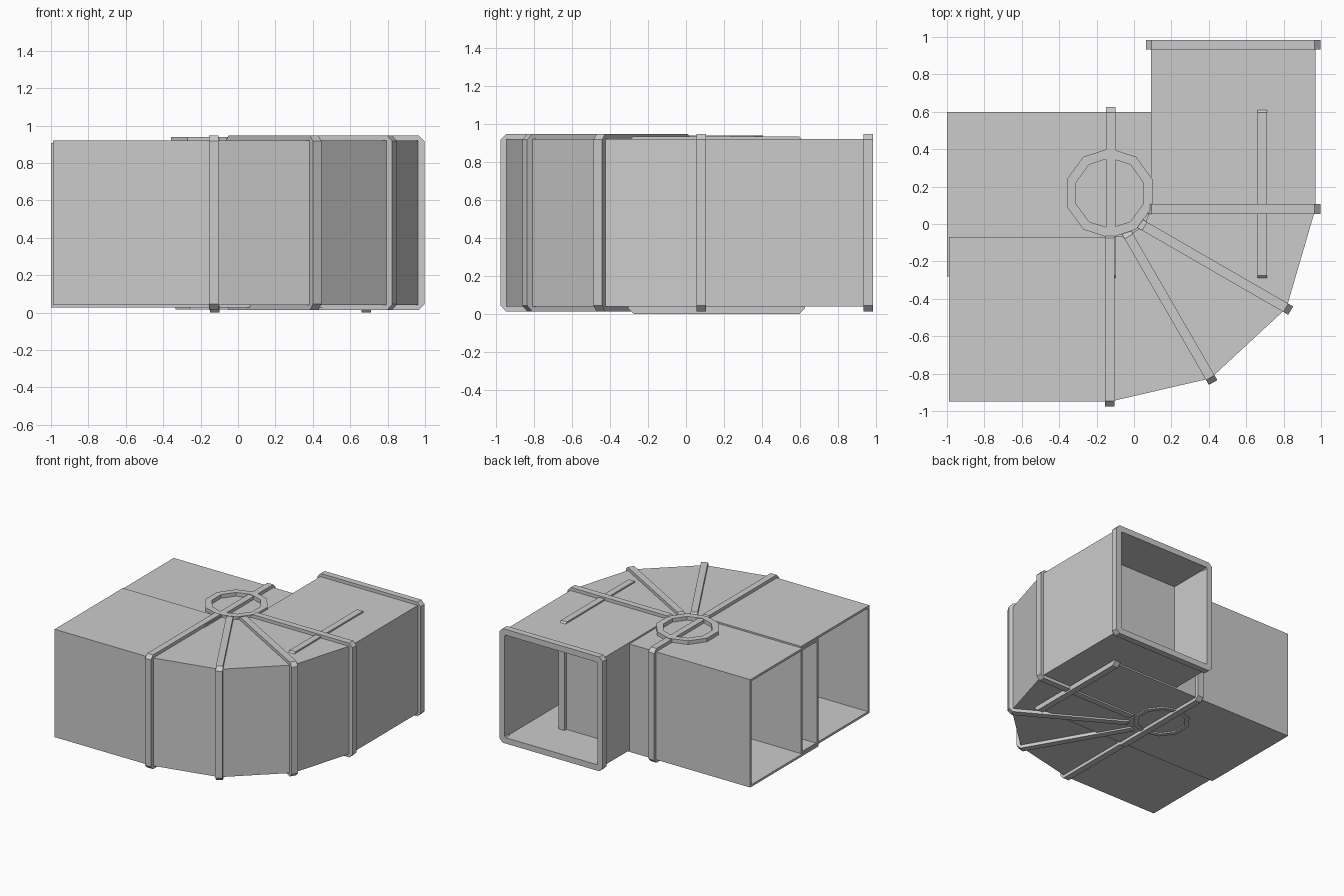
import bpy, bmesh, math
from mathutils import Vector

if "Cube" in bpy.data.objects:
    bpy.data.objects.remove(bpy.data.objects["Cube"])


def make_object(name, verts, faces):
    mesh = bpy.data.meshes.new(name)
    bm = bmesh.new()
    vs = [bm.verts.new(v) for v in verts]
    for f in faces:
        bm.faces.new([vs[i] for i in f])
    bmesh.ops.recalc_face_normals(bm, faces=bm.faces)
    bm.to_mesh(mesh)
    bm.free()
    ob = bpy.data.objects.new(name, mesh)
    bpy.context.collection.objects.link(ob)
    return ob


def direction(deg):
    a = math.radians(deg)
    return Vector((math.cos(a), math.sin(a), 0))


SIZE, WALL, LIP, BAND = 0.88, 0.018, 0.026, 0.052


def section(station, z0, grow, chamfer=0.0):
    """Rectangle or chamfered rectangle across the duct at (outer x, outer y, angle)."""
    x, y, deg = station
    d = direction(deg)
    base = Vector((x, y, 0))
    a, b = -SIZE - grow, grow
    lo, hi, c = z0 - grow, z0 + SIZE + grow, chamfer
    if c:
        pts = [(a + c, lo), (b - c, lo), (b, lo + c), (b, hi - c),
               (b - c, hi), (a + c, hi), (a, hi - c), (a, lo + c)]
    else:
        pts = [(a, lo), (b, lo), (b, hi), (a, hi)]
    return [base + d * r + Vector((0, 0, z)) for r, z in pts]


def duct(name, stations, z0):
    """Open square tube with an inner and outer skin joined at the ends."""
    outer = [section(s, z0, 0) for s in stations]
    inner = [section(s, z0, -WALL) for s in reversed(stations)]
    loops = outer + inner
    n = len(loops)
    verts = [v for l in loops for v in l]
    faces = [(i * 4 + k, i * 4 + (k + 1) % 4,
              (i + 1) % n * 4 + (k + 1) % 4, (i + 1) % n * 4 + k)
             for i in range(n) for k in range(4)]
    make_object(name, verts, faces)


def band(name, station, z0):
    """Raised rectangular frame with clipped corners."""
    d = direction(station[2])
    t = Vector((-d.y, d.x, 0)) * BAND / 2
    out, inn = section(station, z0, LIP, 0.03), section(station, z0, -WALL - 0.004, 0.008)
    loops = [[v - t for v in out], [v + t for v in out],
             [v + t for v in inn], [v - t for v in inn]]
    verts = [v for l in loops for v in l]
    faces = [(i * 8 + k, i * 8 + (k + 1) % 8,
              (i + 1) % 4 * 8 + (k + 1) % 8, (i + 1) % 4 * 8 + k)
             for i in range(4) for k in range(8)]
    make_object(name, verts, faces)


def ring(name, center, r_out, r_in, z0, z1, n=10):
    loops = [(r_out, z0), (r_out, z1), (r_in, z1), (r_in, z0)]
    verts = [Vector((center[0], center[1], z)) + direction(90 + 360 * k / n) * r
             for r, z in loops for k in range(n)]
    faces = [(i * n + k, i * n + (k + 1) % n,
              (i + 1) % 4 * n + (k + 1) % n, (i + 1) % 4 * n + k)
             for i in range(4) for k in range(n)]
    make_object(name, verts, faces)


# Curved duct: straight entry, three-piece elbow, straight exit
bends = [(-0.13, -0.95, -90), (0.41, -0.825, -60), (0.815, -0.45, -30), (0.97, 0.08, 0)]
exit_end = (0.97, 0.98, 0)
duct("curved_duct", [(-0.99, -0.95, -90)] + bends + [exit_end], 0.041)
for i, s in enumerate(bends + [(0.97, 0.958, 0)]):
    band(f"curved_duct_band_{i + 1}", s, 0.041)

# Straight duct crossing beside and through the elbow
duct("straight_duct", [(-1.0, -0.28, -90), (0.70, -0.28, -90)], 0.028)
for i, x in enumerate((-0.125, 0.685)):
    band(f"straight_duct_band_{i + 1}", (x, -0.28, -90), 0.028)

# Hub rings above and below the junction
ring("top_hub_ring", (-0.13, 0.165), 0.24, 0.188, 0.89, 0.938)
ring("bottom_hub_ring", (-0.13, 0.165), 0.215, 0.18, 0.018, 0.06)
